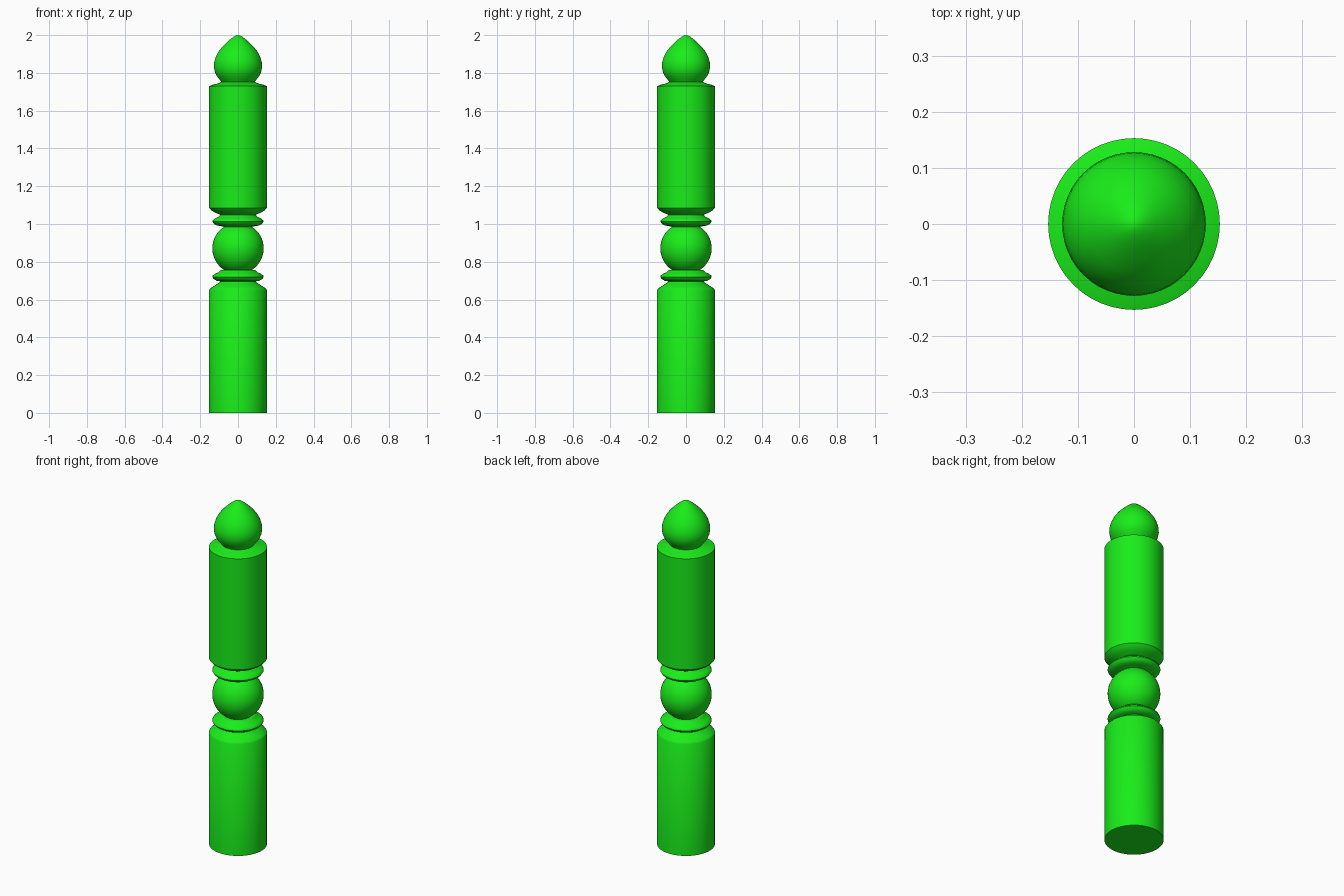
import bpy, bmesh, math

if "Cube" in bpy.data.objects:
    bpy.data.objects.remove(bpy.data.objects["Cube"])

SEGMENTS = 48
green = bpy.data.materials.new("green_paint")
green.diffuse_color = (0.01, 0.85, 0.01, 1)
green.use_nodes = True
green.node_tree.nodes["Principled BSDF"].inputs["Base Color"].default_value = green.diffuse_color


def lathe(name, profile, cap_base=False):
    """Revolve (radius, height) points around z."""
    bm = bmesh.new()
    rings = []
    for r, z in profile:
        if r == 0:
            rings.append([bm.verts.new((0, 0, z))] * SEGMENTS)
        else:
            rings.append([bm.verts.new((r * math.cos(a), r * math.sin(a), z))
                          for a in (math.tau * i / SEGMENTS for i in range(SEGMENTS))])
    for low, high in zip(rings, rings[1:]):
        for i in range(SEGMENTS):
            j = (i + 1) % SEGMENTS
            bm.faces.new(dict.fromkeys((low[i], low[j], high[j], high[i])))
    if cap_base:
        bm.faces.new(rings[0][::-1])
    mesh = bpy.data.meshes.new(name)
    bm.to_mesh(mesh)
    bm.free()
    obj = bpy.data.objects.new(name, mesh)
    bpy.context.collection.objects.link(obj)
    mesh.materials.append(green)
    bpy.ops.object.select_all(action='DESELECT')
    obj.select_set(True)
    bpy.context.view_layer.objects.active = obj
    bpy.ops.object.shade_smooth_by_angle(angle=math.radians(35))
    return obj


# Thin turned ring, shared by both collars
def collar(name, z):
    lathe(name, [(r, z + dz) for r, dz in (
        (0.092, -0.026), (0.112, -0.023), (0.128, -0.014), (0.136, -0.002),
        (0.133, 0.006), (0.120, 0.015), (0.105, 0.022), (0.092, 0.034))])


# Lower post with sloping shoulder
lathe("lower_post", [(0.153, 0), (0.153, 0.65), (0.146, 0.660), (0.122, 0.675),
                     (0.104, 0.687), (0.092, 0.696)], cap_base=True)
collar("lower_collar", 0.722)

# Central ball, cut off where it meets the collars
lo, hi = math.radians(-57), math.radians(57)
arc = [lo + (hi - lo) * i / 16 for i in range(17)]
lathe("ball", [(0.092, 0.753)]
      + [(0.136 * math.cos(a), 0.871 + 0.136 * math.sin(a)) for a in arc]
      + [(0.092, 0.989)])
collar("upper_collar", 1.015)

# Upper post with undercut and shallow top
lathe("upper_post", [(0.092, 1.048), (0.106, 1.054), (0.122, 1.061), (0.142, 1.073),
                     (0.153, 1.085), (0.153, 1.73), (0.135, 1.737),
                     (0.110, 1.743), (0.088, 1.752)])

# Pointed finial
lathe("finial", [(0.088, 1.752), (0.098, 1.765), (0.112, 1.783), (0.123, 1.806),
                 (0.128, 1.832), (0.126, 1.857), (0.118, 1.884), (0.104, 1.911),
                 (0.085, 1.936), (0.062, 1.959), (0.040, 1.979), (0.022, 1.992),
                 (0.010, 1.998), (0, 2.0)])
